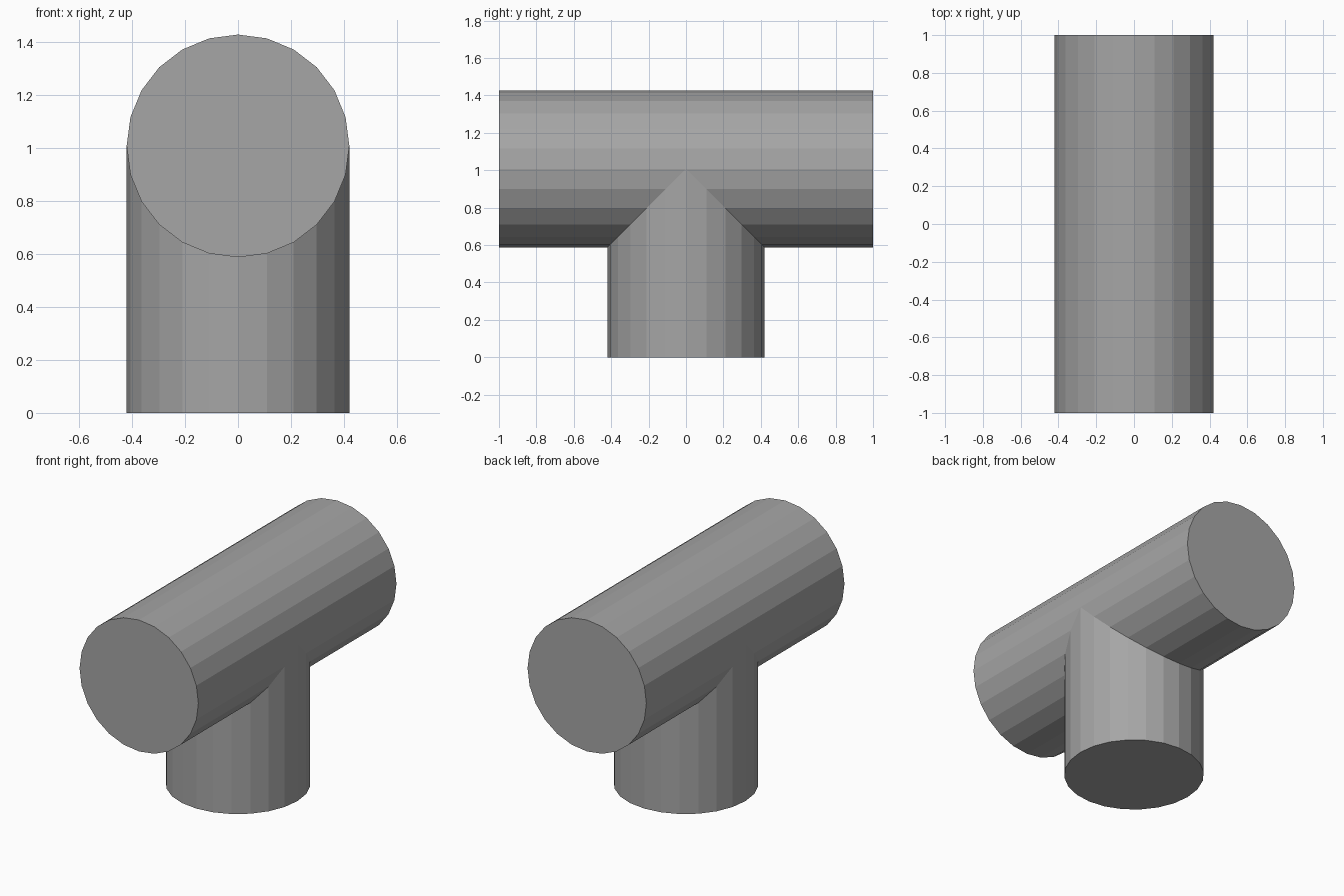
import bpy, bmesh
from math import sin, cos, pi, radians

cube = bpy.data.objects.get("Cube")
if cube:
    bpy.data.objects.remove(cube, do_unlink=True)

SIDES = 24       # facets round each pipe
RADIUS = 0.42    # shared by the run and the branch
AXIS_Z = 1.007   # height of the run's axis
HALF = 1.0       # half length of the run

grey = bpy.data.materials.new("plain grey")
colour = (0.38, 0.38, 0.38, 1)
grey.use_nodes = True
grey.diffuse_color = colour
grey.node_tree.nodes["Principled BSDF"].inputs["Base Color"].default_value = colour

bm = bmesh.new()


def strip(ring_a, ring_b, closed=False):
    """Bridge two rows of points with quads."""
    n = len(ring_a)
    for i in range(n if closed else n - 1):
        j = (i + 1) % n
        bm.faces.new([bm.verts.new(p) for p in
                      (ring_a[i], ring_a[j], ring_b[j], ring_b[i])])


def cap(ring):
    bm.faces.new([bm.verts.new(p) for p in ring])


angles = [2 * pi * i / SIDES for i in range(SIDES)]
circle = [(RADIUS * cos(a), RADIUS * sin(a)) for a in angles]

# Horizontal run: each half stops at the mitre where the branch meets it
for side in (-1, 1):
    end = [(x, side * HALF, AXIS_Z + h) for x, h in circle]
    mitre = [(x, side * max(0, -h), AXIS_Z + h) for x, h in circle]
    strip(end, mitre, closed=True)
    cap(end)

# Vertical branch: the top edge follows the mitre
foot = [(x, y, 0) for x, y in circle]
saddle = [(x, y, AXIS_Z - abs(y)) for x, y in circle]
strip(foot, saddle, closed=True)
cap(foot)

# Weld into one closed skin and merge coplanar faces
bmesh.ops.remove_doubles(bm, verts=bm.verts, dist=0.0001)
bmesh.ops.dissolve_limit(bm, angle_limit=radians(0.5),
                         verts=bm.verts, edges=bm.edges)
bmesh.ops.recalc_face_normals(bm, faces=bm.faces)

mesh = bpy.data.meshes.new("tee_pipe")
bm.to_mesh(mesh)
bm.free()
mesh.materials.append(grey)
tee = bpy.data.objects.new("tee_pipe", mesh)
bpy.context.collection.objects.link(tee)
